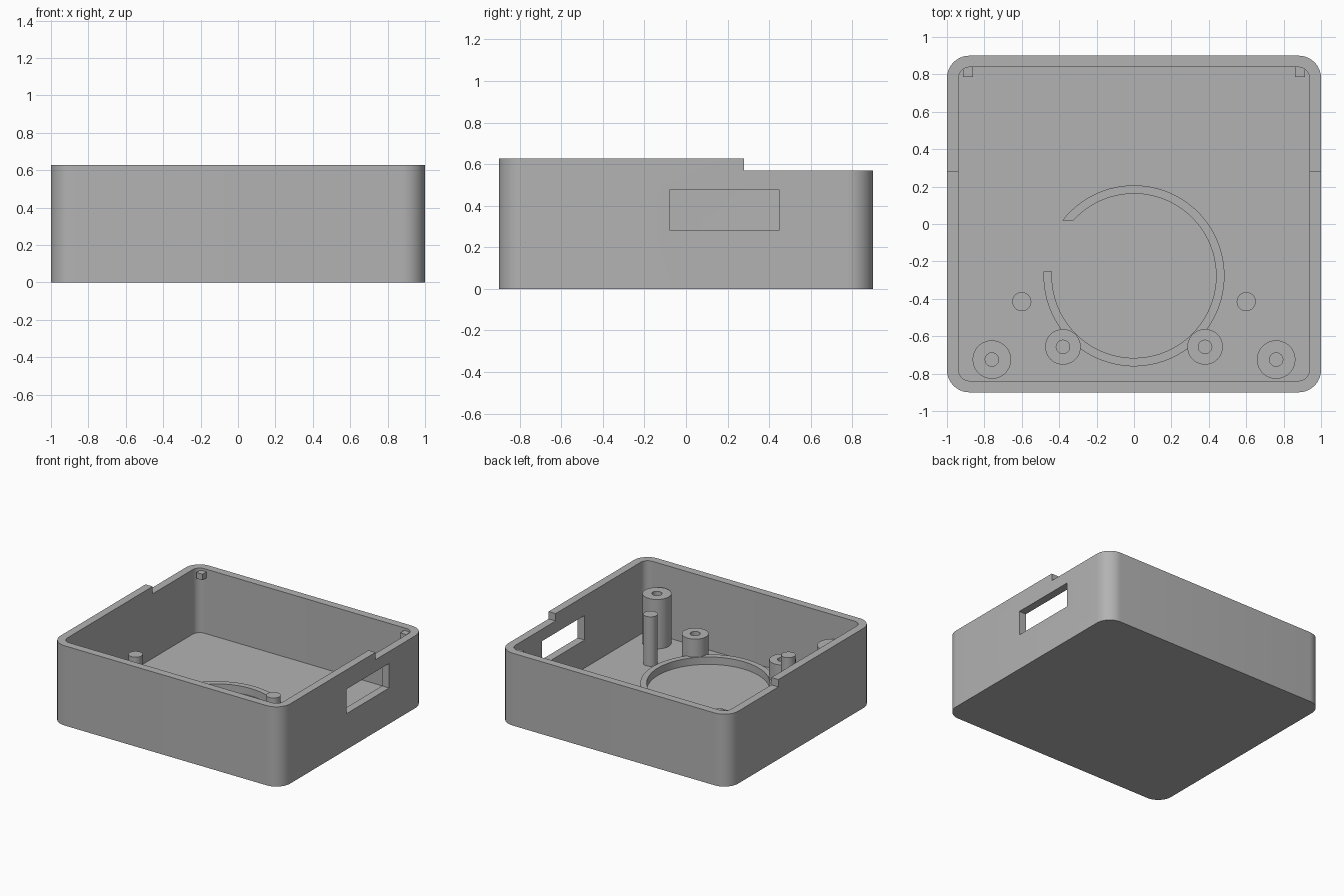
import bpy
import bmesh
from math import sin, cos, pi, asin, radians

HALF_X, HALF_Y, HEIGHT = 1.0, 0.9, 0.627
WALL, FLOOR = 0.0615, 0.0615
REAR_RIM = 0.569
SINK = 0.01  # how far interior parts are embedded in the floor

if "Cube" in bpy.data.objects:
    bpy.data.objects.remove(bpy.data.objects["Cube"])

grey = bpy.data.materials.new("plain grey plastic")
grey.use_nodes = True
grey.diffuse_color = (0.45, 0.45, 0.45, 1)
grey.node_tree.nodes["Principled BSDF"].inputs["Base Color"].default_value = (0.45, 0.45, 0.45, 1)


def finish(name, bm):
    bmesh.ops.recalc_face_normals(bm, faces=bm.faces)
    mesh = bpy.data.meshes.new(name)
    bm.to_mesh(mesh)
    bm.free()
    mesh.materials.append(grey)
    obj = bpy.data.objects.new(name, mesh)
    bpy.context.collection.objects.link(obj)
    return obj


def activate(obj):
    bpy.ops.object.select_all(action="DESELECT")
    obj.select_set(True)
    bpy.context.view_layer.objects.active = obj


def smooth(obj):
    activate(obj)
    bpy.ops.object.shade_smooth_by_angle(angle=radians(30))


def prism(name, points, z0, z1):
    """Extrude a flat outline from z0 to z1."""
    bm = bmesh.new()
    face = bm.faces.new([bm.verts.new((x, y, z0)) for x, y in points])
    ext = bmesh.ops.extrude_face_region(bm, geom=[face])
    top = [v for v in ext["geom"] if isinstance(v, bmesh.types.BMVert)]
    bmesh.ops.translate(bm, verts=top, vec=(0, 0, z1 - z0))
    return finish(name, bm)


def box(name, x0, x1, y0, y1, z0, z1):
    return prism(name, [(x0, y0), (x1, y0), (x1, y1), (x0, y1)], z0, z1)


def arc(cx, cy, r, a0, a1, n):
    return [(cx + r * cos(a0 + (a1 - a0) * i / n), cy + r * sin(a0 + (a1 - a0) * i / n))
            for i in range(n + 1)]


def rounded_rect(hx, hy, r, n=10):
    pts = []
    for k, (sx, sy) in enumerate([(1, 1), (-1, 1), (-1, -1), (1, -1)]):
        pts += arc(sx * (hx - r), sy * (hy - r), r, k * pi / 2, (k + 1) * pi / 2, n)
    return pts


def cut(obj, cutter):
    cutter.hide_render = True
    mod = obj.modifiers.new("cut", "BOOLEAN")
    mod.operation = "DIFFERENCE"
    mod.solver = "EXACT"
    mod.object = cutter
    activate(obj)
    bpy.ops.object.modifier_apply(modifier=mod.name)
    bpy.data.objects.remove(cutter)


# Open tray: rounded shell, lowered rear rim, port opening in the left wall
tray = prism("case_tray", rounded_rect(HALF_X, HALF_Y, 0.12), 0, HEIGHT)
cut(tray, prism("cavity", rounded_rect(HALF_X - WALL, HALF_Y - WALL, 0.06), FLOOR, 1))
cut(tray, box("rear_rim_cutter", -1.5, 1.5, 0.28, 1.5, REAR_RIM, 1))
cut(tray, box("port_cutter", 0.85, 1.2, -0.08, 0.45, 0.282, 0.475))
smooth(tray)

# Mirrored interior parts
for side, sx in (("left", 1), ("right", -1)):
    # Screw posts with bored holes
    for label, x, y, r, top in (("corner", 0.76, -0.725, 0.103, 0.45),
                                ("inner", 0.38, -0.657, 0.095, 0.262)):
        post = prism(f"{label}_screw_post_{side}",
                     arc(sx * x, y, r, 0, 2 * pi, 40)[:-1], FLOOR - SINK, top)
        cut(post, prism("bore", arc(sx * x, y, 0.036, 0, 2 * pi, 24)[:-1], FLOOR, 1))
        smooth(post)

    # Solid locating pin
    smooth(prism(f"locating_pin_{side}",
                 arc(sx * 0.6, -0.415, 0.051, 0, 2 * pi, 32)[:-1], FLOOR - SINK, 0.45))

    # Small catch block on the rear wall
    x0, x1 = sorted((sx * 0.86, sx * 0.913))
    box(f"catch_block_{side}", x0, x1, 0.787, 0.845, 0.503, 0.55)

# Low retaining ring with a gap on the right, its ends cut parallel to x
RING_Y, GAP_TOP, GAP_BOTTOM = -0.277, 0.02, -0.255


def ring_arc(r):
    start = pi - asin((GAP_TOP - RING_Y) / r)
    end = -pi - asin((GAP_BOTTOM - RING_Y) / r)
    return arc(0, RING_Y, r, start, end, 72)


smooth(prism("retaining_ring", ring_arc(0.484) + ring_arc(0.439)[::-1], FLOOR - SINK, 0.12))
